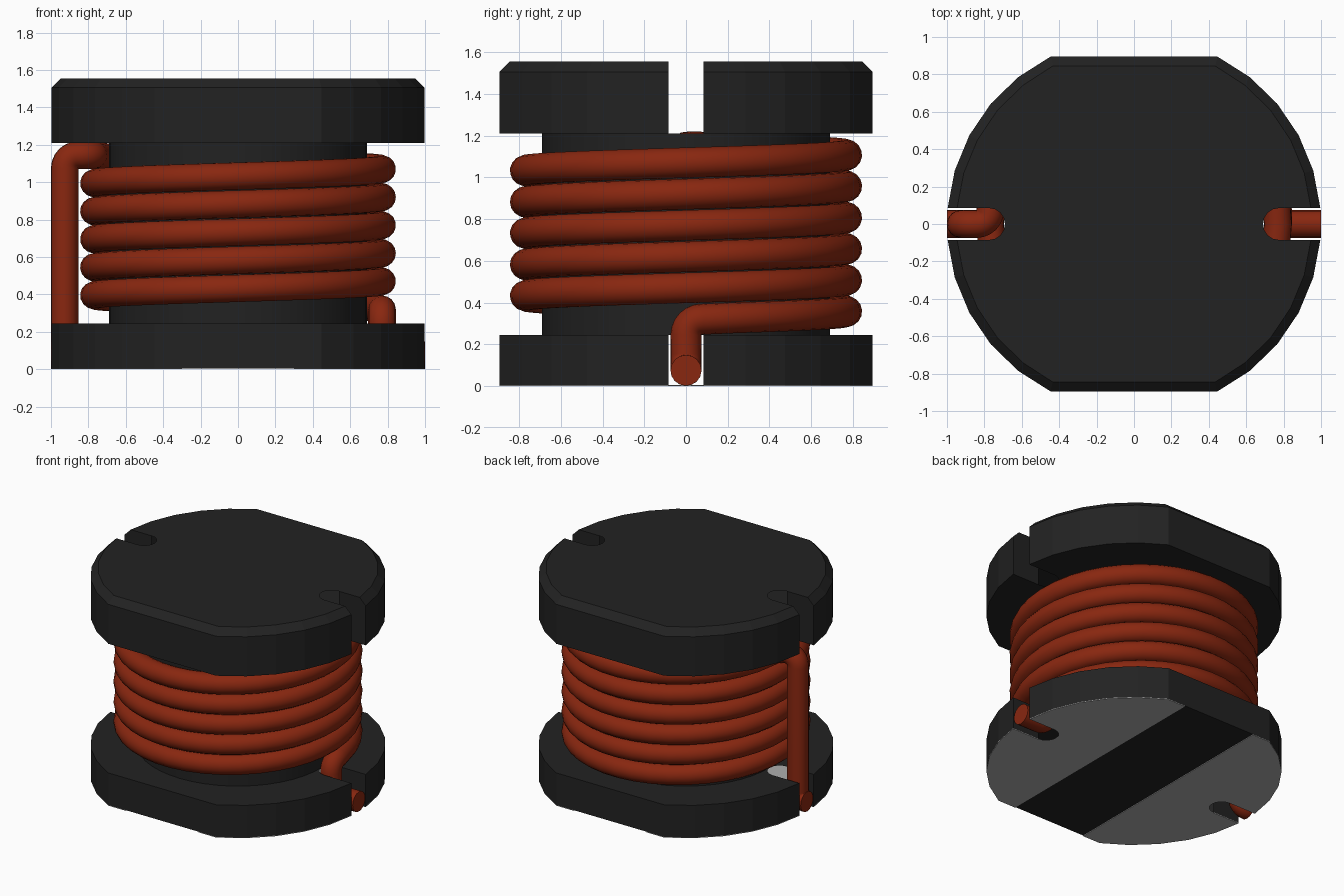
import bpy, bmesh
from math import sin, cos, pi, asin, radians
from mathutils import Vector

cube = bpy.data.objects.get("Cube")
if cube:
    bpy.data.objects.remove(cube, do_unlink=True)

RADIUS, FLAT, SLOT, CORE = 1.0, 0.895, 0.085, 0.69
PAD_EDGE, PAD_H = 0.3, 0.005
BASE_TOP, CAP_BOTTOM, CAP_TOP, CHAMFER = 0.245, 1.21, 1.555, 0.05


def material(name, rgb):
    m = bpy.data.materials.new(name)
    m.use_nodes = True
    m.diffuse_color = (*rgb, 1)
    m.node_tree.nodes["Principled BSDF"].inputs["Base Color"].default_value = (*rgb, 1)
    return m


ferrite = material("dark ferrite", (0.016, 0.016, 0.016))
copper = material("enamelled copper", (0.25, 0.02, 0.005))
solder = material("pad grey", (0.42, 0.42, 0.42))


def half_outline(inset=0.0):
    """Right half of the flange outline, counterclockwise, with its wire slot."""
    r, flat = RADIUS - inset, FLAT - inset
    a0, a1 = asin(SLOT / r), asin(flat / r)
    upper = [(r * cos(a), r * sin(a)) for a in (a0 + (a1 - a0) * i / 5 for i in range(6))]
    lower = [(x, -y) for x, y in reversed(upper)]
    end = [(CORE + SLOT - SLOT * cos(t), SLOT * sin(t))
           for t in (-pi / 2 + pi * i / 8 for i in range(9))]
    return lower + end + upper


def full_outline(inset=0.0):
    half = half_outline(inset)
    return half + [(-x, -y) for x, y in half]


def loft(name, layers, mat, open_pads=False):
    """Join stacked outlines; the rounded slot ends stay open."""
    bm = bmesh.new()
    rings = [[bm.verts.new((x, y, z)) for x, y in pts] for pts, z in layers]
    bm.faces.new(rings[0][::-1])
    bm.faces.new(rings[-1])
    n = len(rings[0])
    for low, high in zip(rings, rings[1:]):
        for i in range(n):
            j = (i + 1) % n
            mid = (low[i].co + low[j].co) / 2
            if abs(mid.y) < SLOT - 0.0005 and CORE - 0.01 < abs(mid.x) < CORE + SLOT:
                continue
            bm.faces.new((low[i], low[j], high[j], high[i]))
    if open_pads:
        # leave only the middle strip of the underside; the pads close the rest
        for x in (-PAD_EDGE, PAD_EDGE):
            bmesh.ops.bisect_plane(bm, geom=bm.verts[:] + bm.edges[:] + bm.faces[:],
                                   plane_co=(x, 0, 0), plane_no=(1, 0, 0))
        bm.normal_update()
        gone = [f for f in bm.faces if f.normal.z < -0.9
                and abs(f.calc_center_median().x) > PAD_EDGE]
        bmesh.ops.delete(bm, geom=gone, context="FACES")
    mesh = bpy.data.meshes.new(name)
    bm.to_mesh(mesh)
    bm.free()
    mesh.materials.append(mat)
    ob = bpy.data.objects.new(name, mesh)
    bpy.context.collection.objects.link(ob)
    return ob


# Flanges
loft("bottom_flange", [(full_outline(), PAD_H), (full_outline(), BASE_TOP)], ferrite, True)
loft("top_flange", [(full_outline(), CAP_BOTTOM), (full_outline(), CAP_TOP - CHAMFER),
                    (full_outline(CHAMFER), CAP_TOP)], ferrite)

# Solder pads under the bottom flange
pad = [(PAD_EDGE, -FLAT)] + half_outline() + [(PAD_EDGE, FLAT)]
for name, s in (("left_pad", 1), ("right_pad", -1)):
    pts = [(s * x, s * y) for x, y in pad]
    loft(name, [(pts, 0), (pts, PAD_H)], solder)

# Core
bpy.ops.mesh.primitive_cylinder_add(vertices=48, radius=CORE, depth=CAP_BOTTOM - BASE_TOP,
                                    end_fill_type="NOTHING",
                                    location=(0, 0, (CAP_BOTTOM + BASE_TOP) / 2))
core = bpy.context.object
core.name = "core"
core.data.materials.append(ferrite)
bpy.ops.object.shade_smooth_by_angle(angle=radians(30))

# Winding: lead, helix and lead in one path
WIRE, COIL, START, PITCH, TURNS, STEPS = 0.074, 0.77, 0.32, 0.15, 5.5, 40


def bend(a, b, c, r):
    """Quarter-circle points rounding the right-angle corner b."""
    u, v = (a - b).normalized(), (c - b).normalized()
    centre = b + (u + v) * r
    return [centre - v * r * cos(t) - u * r * sin(t) for t in (pi / 12 * i for i in range(7))]


def rounded(points, r):
    out = [points[0]]
    for a, b, c in zip(points, points[1:], points[2:]):
        out += bend(a, b, c, r)
    return out + [points[-1]]


lead_z, outer, top_z = 0.075, RADIUS - WIRE, START + PITCH * TURNS
total = int(TURNS * STEPS)
helix = [Vector((COIL * cos(2 * pi * i / STEPS), COIL * sin(2 * pi * i / STEPS),
                 START + PITCH * i / STEPS)) for i in range(1, total)]
first = [Vector(p) for p in ((RADIUS, 0, lead_z), (COIL, 0, lead_z),
                             (COIL, 0, START), (COIL, 0.12, START))]
last = [Vector(p) for p in ((-COIL, 0.12, top_z), (-COIL, 0, top_z), (-outer, 0, top_z),
                            (-outer, 0, lead_z), (-RADIUS, 0, lead_z))]
path = rounded(first, 0.075)[:-1] + helix[1:-1] + rounded(last, 0.07)[1:]

curve = bpy.data.curves.new("wire_winding", "CURVE")
curve.dimensions = "3D"
curve.bevel_depth = WIRE
curve.bevel_resolution = 6
curve.use_fill_caps = True
spline = curve.splines.new("POLY")
spline.points.add(len(path) - 1)
for point, co in zip(spline.points, path):
    point.co = (*co, 1)
curve.materials.append(copper)
wire = bpy.data.objects.new("wire_winding", curve)
bpy.context.collection.objects.link(wire)
bpy.ops.object.select_all(action="DESELECT")
wire.select_set(True)
bpy.context.view_layer.objects.active = wire
bpy.ops.object.convert(target="MESH")
bpy.ops.object.shade_smooth_by_angle(angle=radians(40))
